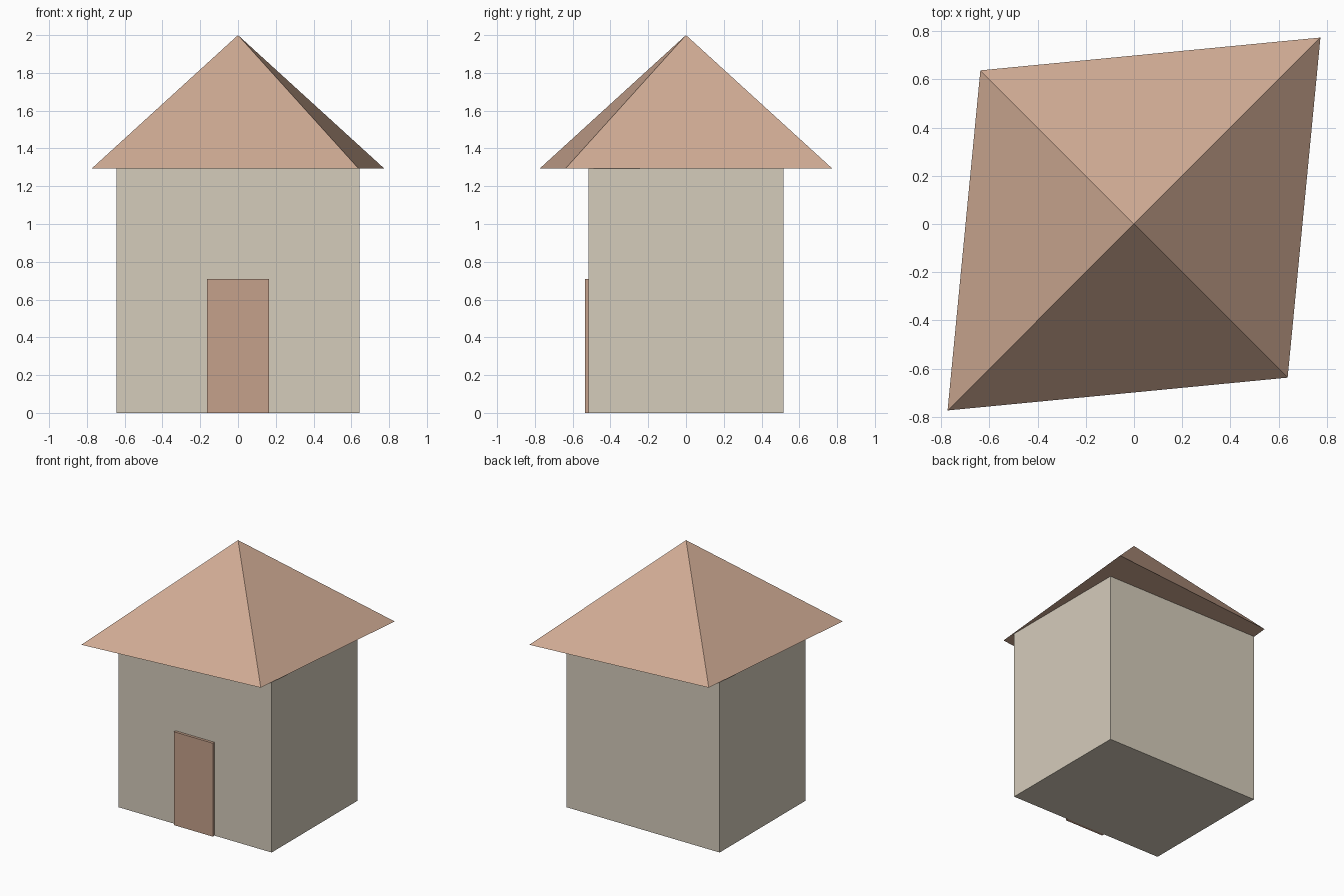
import bpy, bmesh

if "Cube" in bpy.data.objects:
    bpy.data.objects.remove(bpy.data.objects["Cube"])


def material(name, srgb):
    """Flat material from 0-255 sRGB values."""
    lin = [((c / 255 + 0.055) / 1.055) ** 2.4 for c in srgb]
    m = bpy.data.materials.new(name)
    m.diffuse_color = (*lin, 1)
    m.use_nodes = True
    m.node_tree.nodes["Principled BSDF"].inputs["Base Color"].default_value = m.diffuse_color
    return m


def add_object(name, bm, mat):
    bmesh.ops.recalc_face_normals(bm, faces=bm.faces)
    mesh = bpy.data.meshes.new(name)
    bm.to_mesh(mesh)
    bm.free()
    mesh.materials.append(mat)
    obj = bpy.data.objects.new(name, mesh)
    bpy.context.collection.objects.link(obj)
    return obj


def box(name, lo, hi, mat):
    bm = bmesh.new()
    bmesh.ops.create_cube(bm, size=1)
    for v in bm.verts:
        v.co = [a if c < 0 else b for c, a, b in zip(v.co, lo, hi)]
    return add_object(name, bm, mat)


plaster = material("warm plaster", (213, 204, 187))
clay = material("clay roof", (208, 171, 148))
wood = material("door wood", (197, 161, 139))

# Walls and the thin front door
box("walls", (-0.643, -0.515, 0), (0.643, 0.515, 1.293), plaster)
box("door", (-0.163, -0.535, 0), (0.163, -0.513, 0.708), wood)

# Skewed pyramid roof with a closed underside
bm = bmesh.new()
base = [bm.verts.new((x, y, 1.295)) for x, y in
        ((-0.773, -0.773), (0.637, -0.637), (0.773, 0.773), (-0.637, 0.637))]
apex = bm.verts.new((0, 0, 2))
bm.faces.new(base[::-1])
for i in range(4):
    bm.faces.new((base[i], base[(i + 1) % 4], apex))
add_object("roof", bm, clay)
